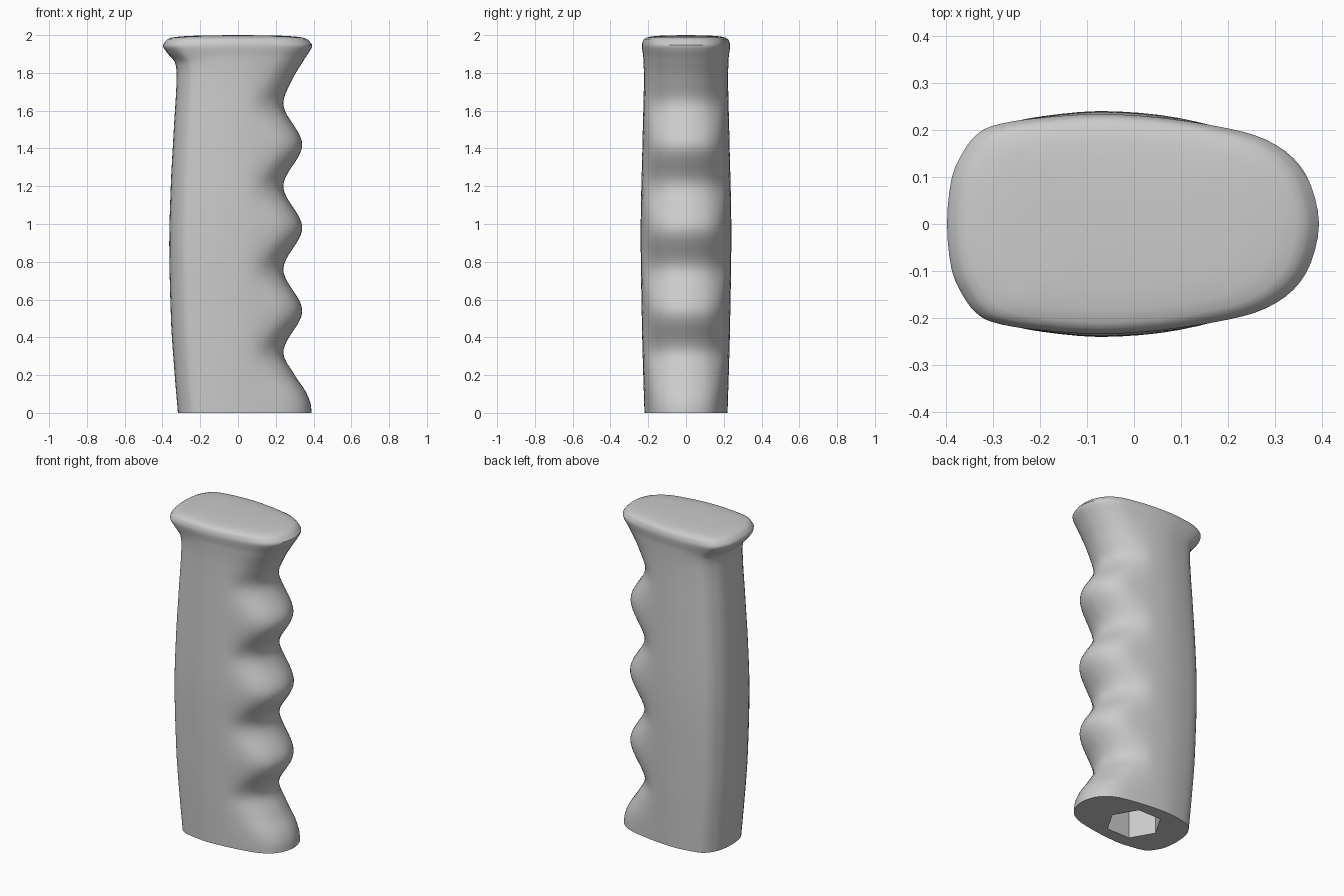
import bpy, bmesh, math

cube = bpy.data.objects.get("Cube")
if cube:
    bpy.data.objects.remove(cube, do_unlink=True)


def curve(table, z):
    """Smooth interpolation through (z, value) pairs without overshoot."""
    n = len(table)
    slopes = [(table[i + 1][1] - table[i][1]) / (table[i + 1][0] - table[i][0])
              for i in range(n - 1)]

    def tangent(i):
        if i == 0 or i == n - 1:
            return slopes[min(i, n - 2)]
        a, b = slopes[i - 1], slopes[i]
        return 2 * a * b / (a + b) if a * b > 0 else 0

    i = max(0, min(n - 2, sum(z >= p[0] for p in table) - 1))
    h = table[i + 1][0] - table[i][0]
    t = (z - table[i][0]) / h
    a, b = table[i][1], table[i + 1][1]
    return (a * (1 + 2 * t) * (1 - t) ** 2 + h * tangent(i) * t * (1 - t) ** 2
            + b * t * t * (3 - 2 * t) + h * tangent(i + 1) * t * t * (t - 1))


def smoothstep(t):
    t = max(0, min(1, t))
    return t * t * (3 - 2 * t)


def catmull(points, steps):
    """Closed smooth loop through the points."""
    out, n = [], len(points)
    for i in range(n):
        p, q, r, s = (points[(i + k) % n] for k in (-1, 0, 1, 2))
        for j in range(steps):
            t = j / steps
            out.append(tuple(0.5 * (2 * b + (c - a) * t + (2 * a - 5 * b + 4 * c - d) * t * t
                                    + (3 * b - a - 3 * c + d) * t ** 3)
                             for a, b, c, d in zip(p, q, r, s)))
    return out


# Finger side: flared base, three ridges between four grooves, flared top
finger = [(0, .39), (.04, .386), (.1, .365), (.2, .3)]
finger += [(.32 + .22 * k, .34 if k % 2 else .24) for k in range(7)]
finger += [(1.76, .285), (1.87, .35), (1.93, .388), (1.945, .394), (1.97, .375)]
# Palm side: gentle swell, then an overhanging lip
palm = [(0, -.318), (.2, -.335), (.5, -.355), (.9, -.364), (1.2, -.356), (1.5, -.34),
        (1.8, -.325), (1.85, -.332), (1.91, -.378), (1.945, -.398), (1.97, -.382)]
# Half thickness
thick = [(0, .22), (.45, .233), (.95, .24), (1.45, .23), (1.78, .223),
         (1.88, .226), (1.945, .234), (1.97, .228)]

# Cross-section, thickness given as a fraction
half = [(-.385, .42), (-.36, .66), (-.335, .8), (-.3, .89), (-.22, .955), (-.08, 1),
        (.06, .965), (.2, .87), (.28, .77), (.34, .6), (.377, .36)]
loop = [(-.395, 0)] + [(x, -y) for x, y in half] + [(.395, 0)] + half[::-1]
section = catmull(loop, 3)


def ring(z):
    front, back, w = curve(finger, z), curve(palm, z), curve(thick, z)
    return [(x + (front - .395) * smoothstep(x / .36)
             + (back + .395) * smoothstep(-x / .3), y * w) for x, y in section]


# Grip body lofted from the base up to the rounded cap
levels = [i * 1.8 / 80 for i in range(81)] + [1.8 + i * .17 / 16 for i in range(1, 17)]
bm = bmesh.new()
rings = [[bm.verts.new((x, y, z)) for x, y in ring(z)] for z in levels]
for scale, z in ((.975, 1.979), (.92, 1.987), (.8, 1.993), (.6, 1.997), (.3, 1.999)):
    rings.append([bm.verts.new((x * scale, y * scale, z)) for x, y in ring(1.97)])
n = len(section)
for lower, upper in zip(rings, rings[1:]):
    for i in range(n):
        j = (i + 1) % n
        bm.faces.new((lower[i], lower[j], upper[j], upper[i]))
peak = bm.verts.new((0, 0, 2))
for i in range(n):
    bm.faces.new((rings[-1][i], rings[-1][(i + 1) % n], peak))
bm.faces.new(rings[0][::-1])
bmesh.ops.recalc_face_normals(bm, faces=bm.faces)
mesh = bpy.data.meshes.new("grip")
bm.to_mesh(mesh)
bm.free()
grip = bpy.data.objects.new("grip", mesh)
bpy.context.collection.objects.link(grip)

grey = bpy.data.materials.new("grey")
grey.use_nodes = True
grey.diffuse_color = (.6, .6, .6, 1)
grey.node_tree.nodes["Principled BSDF"].inputs["Base Color"].default_value = (.6, .6, .6, 1)
mesh.materials.append(grey)

# Hexagonal socket in the base, one corner pointing to the finger side
bpy.ops.mesh.primitive_cylinder_add(vertices=6, radius=.16, depth=2, location=(0, 0, 0),
                                    rotation=(0, 0, math.pi / 6))
cutter = bpy.context.object
cutter.name = "socket_cutter"
cutter.hide_render = True
cutter.data.materials.append(grey)
cut = grip.modifiers.new("socket", "BOOLEAN")
cut.operation = "DIFFERENCE"
cut.solver = "EXACT"
cut.object = cutter

bpy.ops.object.select_all(action="DESELECT")
grip.select_set(True)
bpy.context.view_layer.objects.active = grip
bpy.ops.object.modifier_apply(modifier=cut.name)
bpy.data.objects.remove(cutter, do_unlink=True)
bpy.ops.object.shade_smooth_by_angle(angle=math.radians(40))
